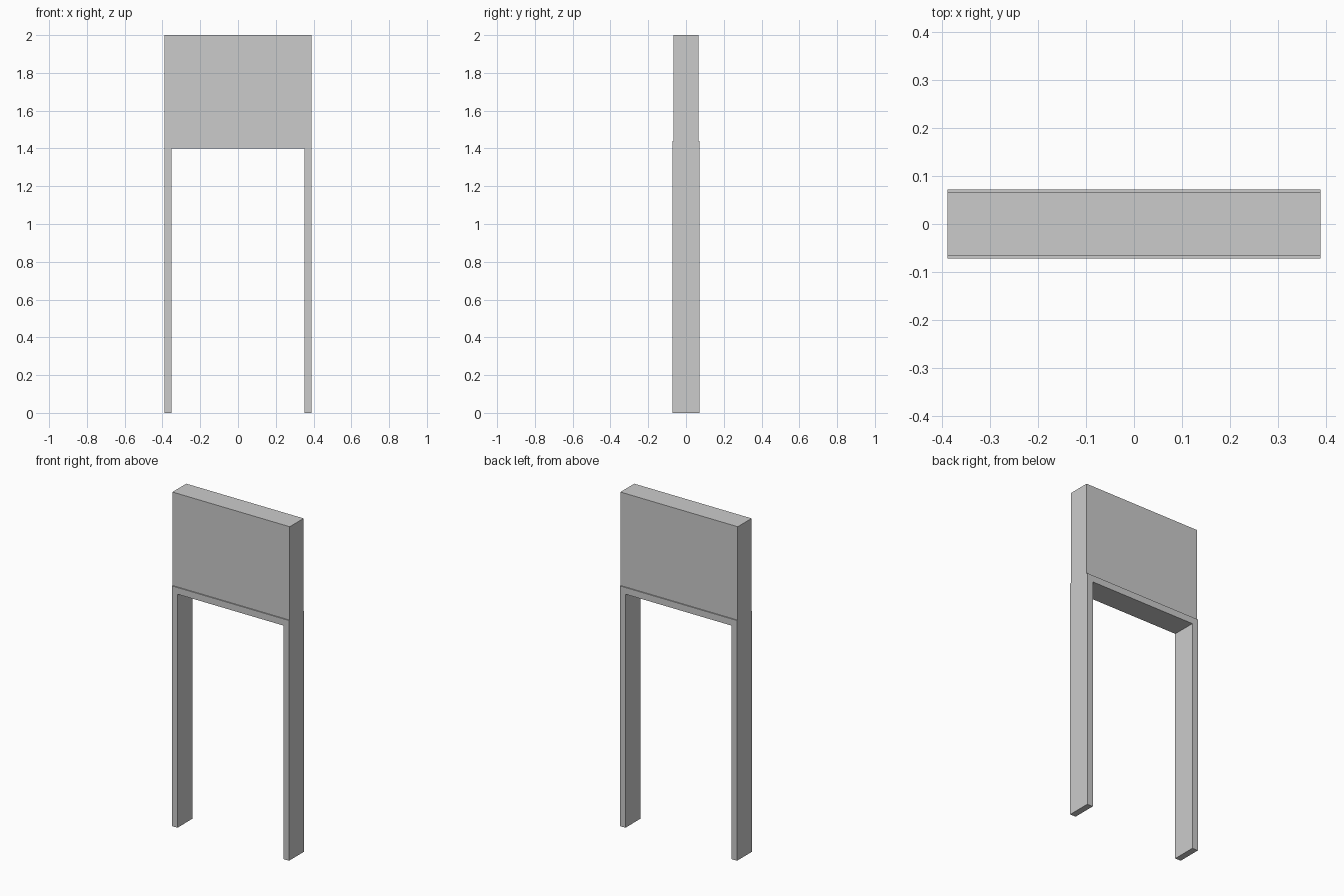
import bpy, bmesh

if "Cube" in bpy.data.objects:
    bpy.data.objects.remove(bpy.data.objects["Cube"])

HALF_W, INNER_W = 0.389, 0.351     # outer and inner half widths of the frame
OPEN_Z, FRAME_Z, TOP_Z = 1.40, 1.44, 2.0
FRAME_D, WALL_D = 0.072, 0.0655    # half depths


def extrude_profile(name, points, half_depth):
    """Extrude an x/z outline symmetrically along y."""
    bm = bmesh.new()
    face = bm.faces.new([bm.verts.new((x, -half_depth, z)) for x, z in points])
    result = bmesh.ops.extrude_face_region(bm, geom=[face])
    verts = [g for g in result["geom"] if isinstance(g, bmesh.types.BMVert)]
    bmesh.ops.translate(bm, verts=verts, vec=(0, 2 * half_depth, 0))
    bmesh.ops.recalc_face_normals(bm, faces=bm.faces)
    mesh = bpy.data.meshes.new(name)
    bm.to_mesh(mesh)
    bm.free()
    obj = bpy.data.objects.new(name, mesh)
    bpy.context.collection.objects.link(obj)
    return obj


# Door frame: two jambs and the head as one U-shaped outline
half = [(HALF_W, FRAME_Z), (HALF_W, 0), (INNER_W, 0), (INNER_W, OPEN_Z)]
extrude_profile("door_frame", half + [(-x, z) for x, z in reversed(half)], FRAME_D)

# Slightly thinner wall panel above the frame
extrude_profile("upper_wall_panel",
                [(-HALF_W, FRAME_Z), (HALF_W, FRAME_Z), (HALF_W, TOP_Z), (-HALF_W, TOP_Z)],
                WALL_D)
